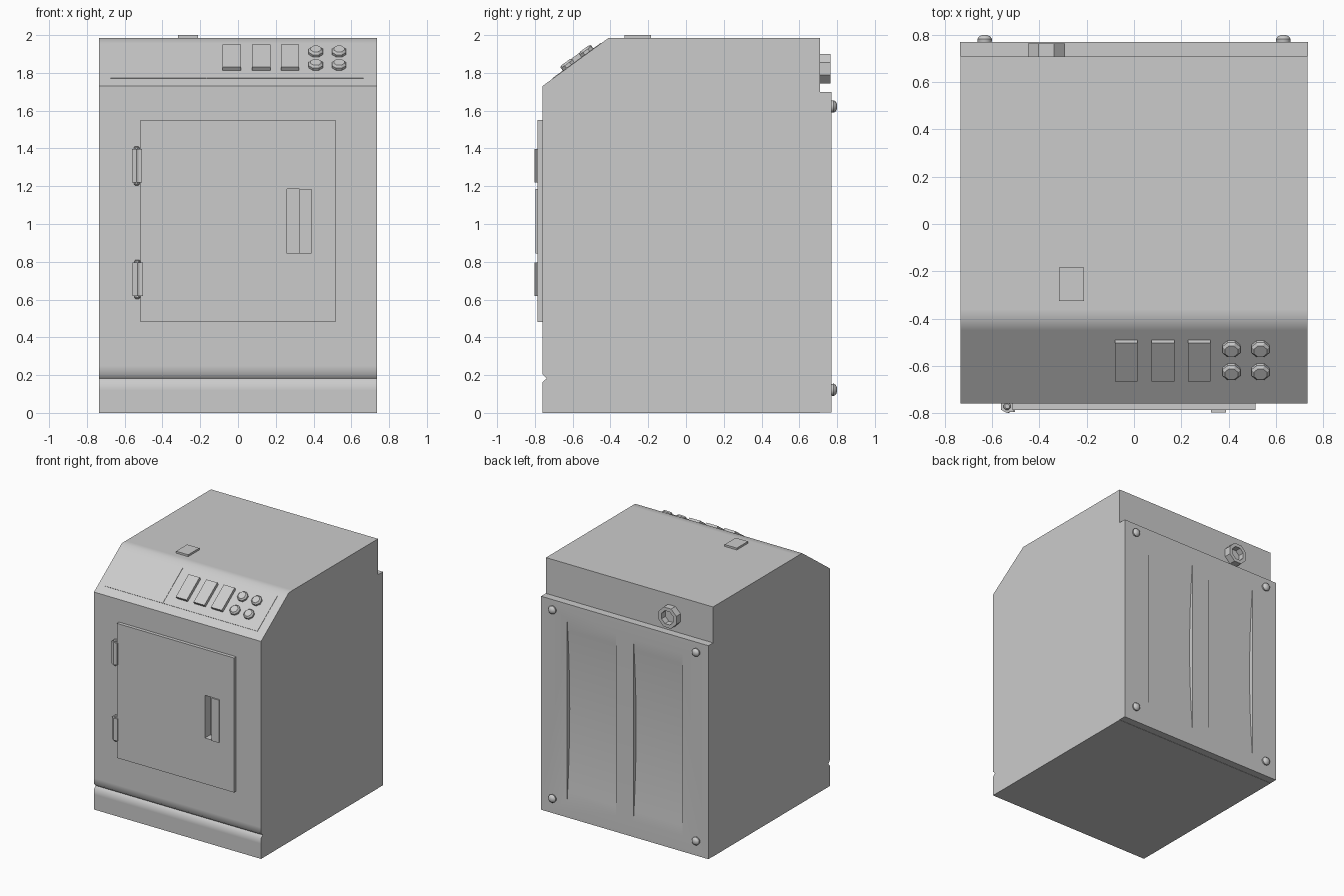
import bpy, bmesh, math
from mathutils import Matrix, Vector

if "Cube" in bpy.data.objects:
    bpy.data.objects.remove(bpy.data.objects["Cube"])


def make(name, bm, angle=0):
    bmesh.ops.recalc_face_normals(bm, faces=bm.faces[:])
    me = bpy.data.meshes.new(name)
    bm.to_mesh(me)
    bm.free()
    ob = bpy.data.objects.new(name, me)
    bpy.context.collection.objects.link(ob)
    if angle:
        smooth(ob, angle)
    return ob


def smooth(ob, angle):
    ob.data.shade_smooth()
    ob.data.set_sharp_from_angle(angle=math.radians(angle))


def prism(name, profile, x0, x1):
    """Extrude a (y, z) profile along x."""
    bm = bmesh.new()
    f = bm.faces.new([bm.verts.new((x0, y, z)) for y, z in profile])
    ext = bmesh.ops.extrude_face_region(bm, geom=[f])
    vs = [v for v in ext["geom"] if isinstance(v, bmesh.types.BMVert)]
    bmesh.ops.translate(bm, verts=vs, vec=(x1 - x0, 0, 0))
    return make(name, bm)


def box(name, x, y, z, mat=Matrix()):
    bm = bmesh.new()
    bmesh.ops.create_cube(bm, size=1)
    for v in bm.verts:
        v.co = mat @ Vector([(r[0] + r[1]) / 2 + c * (r[1] - r[0]) for r, c in zip((x, y, z), v.co)])
    return make(name, bm)


def lathe(name, profile, sides, mat, angle=0):
    """Spin (radius, height) points around local z, capping both ends."""
    bm = bmesh.new()
    rings = []
    for r, h in profile:
        rings.append([bm.verts.new(mat @ Vector((r * math.cos(a), r * math.sin(a), h)))
                      for a in ((i + 0.5) * 2 * math.pi / sides for i in range(sides))])
    for a, b in zip(rings, rings[1:]):
        for i in range(sides):
            j = (i + 1) % sides
            bm.faces.new((a[i], a[j], b[j], b[i]))
    bm.faces.new(rings[0])
    bm.faces.new(rings[-1])
    return make(name, bm, angle)


def cut(ob, cutter):
    mod = ob.modifiers.new("cut", "BOOLEAN")
    mod.operation = "DIFFERENCE"
    mod.solver = "EXACT"
    mod.object = cutter
    cutter.hide_render = True
    bpy.context.view_layer.objects.active = ob
    bpy.ops.object.modifier_apply(modifier=mod.name)


# Cabinet with toe groove and sloped control face
body = prism("cabinet", [(-0.76, 0), (-0.76, 0.12), (-0.76, 0.162), (-0.738, 0.182), (-0.76, 0.205),
                         (-0.76, 0.25), (-0.76, 1.73), (-0.45, 1.956), (-0.41, 1.985),
                         (-0.36, 1.985), (0.71, 1.985), (0.71, 0)], -0.735, 0.735)

# Door with a finger recess and raised pull
door = box("door", (-0.515, 0.515), (-0.787, -0.757), (0.48, 1.55))
recess = box("recess_cutter", (0.26, 0.325), (-0.9, -0.72), (0.845, 1.185))
cut(body, recess)
cut(door, recess)
bpy.data.objects.remove(recess)
smooth(body, 50)
box("door_pull", (0.325, 0.39), (-0.798, -0.78), (0.845, 1.185))

# Hinges: barrel, pin and leaf
for n, (x, z) in enumerate(((-0.537, 1.308), (-0.533, 0.707))):
    lathe(f"hinge_barrel_{n}", [(0.029, -0.088), (0.029, 0.088)], 6,
          Matrix.Translation((x, -0.772, z)))
    lathe(f"hinge_pin_{n}", [(0.01, -0.103), (0.016, -0.097), (0.016, 0.097), (0.01, 0.103)], 8,
          Matrix.Translation((x, -0.772, z)))
    box(f"hinge_leaf_{n}", (x - 0.01, x + 0.03), (-0.795, -0.76), (z - 0.088, z + 0.088))

# Control face frame: local x across, y up the slope, z outward
slope = Matrix.Translation((0, -0.585, 1.8575)) @ Matrix.Rotation(math.atan2(0.255, 0.35), 4, "X")
box("display_panel", (-0.675, -0.168), (-0.148, 0.167), (-0.01, 0.003), slope)
box("button_panel", (-0.164, 0.665), (-0.148, 0.167), (-0.01, 0.003), slope)
for n, x in enumerate((-0.033, 0.123, 0.276)):
    box(f"push_button_{n}", (x - 0.048, x + 0.048), (-0.081, 0.119), (-0.01, 0.027), slope)
for n, (x, s) in enumerate([(x, s) for x in (0.412, 0.535) for s in (-0.042, 0.078)]):
    lathe(f"knob_{n}", [(0.04, -0.01), (0.041, 0.018), (0.03, 0.03)], 8,
          slope @ Matrix.Translation((x, s, 0)))

# Top latch plate
box("top_plate", (-0.318, -0.211), (-0.325, -0.185), (1.98, 2.0))

# Back panel with two shallow scooped channels
back = box("back_panel", (-0.736, 0.736), (0.708, 0.77), (0.002, 1.70))
steps = 16
arc = []
for i in range(steps + 1):
    t = -1 + 2 * i / steps
    arc.append((0.771 - 0.034 * (1 - t * t), 0.852 + 0.733 * t))
for x0 in (-0.507, 0.077):
    scoop = prism("scoop_cutter", arc + [(0.83, 1.585), (0.83, 0.119)], x0, x0 + 0.43)
    cut(back, scoop)
    bpy.data.objects.remove(scoop)
smooth(back, 30)

# Back bolts and vent outlet (local z pointing backwards)
rear = Matrix.Rotation(-math.pi / 2, 4, "X")
for x in (-0.632, 0.632):
    for z in (0.122, 1.622):
        lathe(f"back_bolt_{x}_{z}", [(0.03, -0.005), (0.033, 0.012), (0.025, 0.024), (0.01, 0.03)], 10,
              Matrix.Translation((x, 0.77, z)) @ rear, 40)
lathe("vent_outlet", [(0.085, -0.005), (0.085, 0.054), (0.056, 0.054), (0.056, 0.004)], 8,
      Matrix.Translation((-0.371, 0.71, 1.822)) @ rear)
